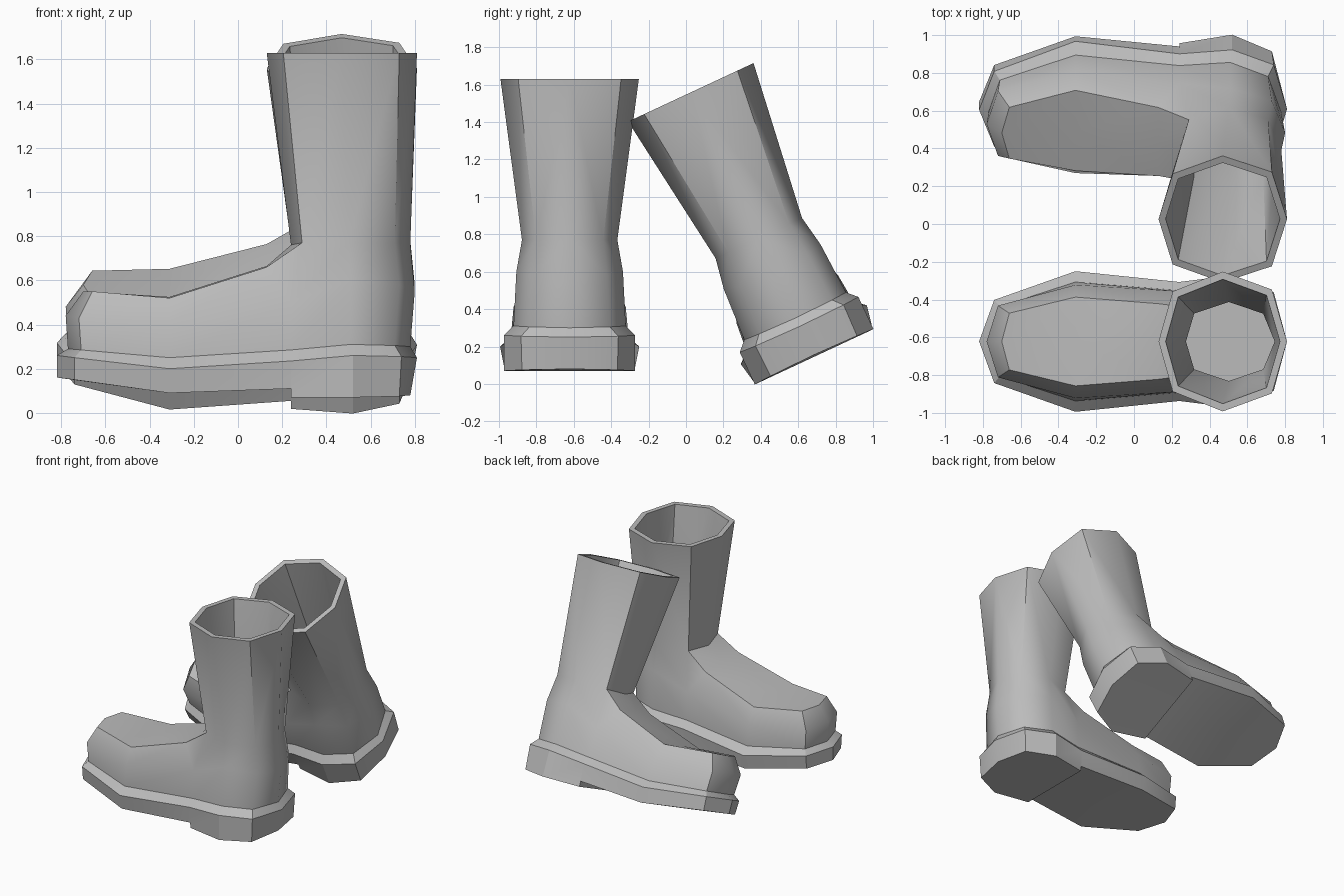
import bpy, bmesh, math
from mathutils import Vector

old = bpy.data.objects.get("Cube")
if old:
    bpy.data.objects.remove(old, do_unlink=True)

rubber = bpy.data.materials.new("grey rubber")
rubber.use_nodes = True
grey = (0.5, 0.5, 0.5, 1)
rubber.diffuse_color = grey
rubber.node_tree.nodes["Principled BSDF"].inputs["Base Color"].default_value = grey


def row(bm, *points):
    """Half outline running from the toe, round one side, to the heel."""
    return [bm.verts.new(p) for p in points]


def loft(bm, low, high):
    """Join two half outlines with a strip of quads facing outwards."""
    for i in range(len(low) - 1):
        bm.faces.new((low[i], high[i], high[i + 1], low[i + 1]))


def finish(bm, name, angle):
    """Mirror the half shape across the middle and turn it into an object."""
    bmesh.ops.mirror(bm, geom=bm.verts[:] + bm.edges[:] + bm.faces[:],
                     axis='Y', merge_dist=0.001)
    bmesh.ops.remove_doubles(bm, verts=bm.verts[:], dist=0.001)
    bmesh.ops.recalc_face_normals(bm, faces=bm.faces[:])
    mesh = bpy.data.meshes.new(name)
    bm.to_mesh(mesh)
    bm.free()
    mesh.materials.append(rubber)
    obj = bpy.data.objects.new(name, mesh)
    bpy.context.collection.objects.link(obj)
    bpy.ops.object.select_all(action='DESELECT')
    obj.select_set(True)
    bpy.context.view_layer.objects.active = obj
    bpy.ops.object.shade_smooth_by_angle(angle=math.radians(angle))
    return obj


# Outline where the upper meets the sole
WELT = ((-.77, 0, .29), (-.71, .185, .285), (-.31, .315, .25), (.24, .27, .285),
        (.51, .30, .31), (.71, .215, .305), (.78, 0, .30))


def make_sole():
    bm = bmesh.new()
    welt = row(bm, *WELT)
    rim = row(bm, (-.82, 0, .26), (-.74, .22, .25), (-.31, .372, .20), (.24, .315, .235),
              (.52, .35, .26), (.74, .26, .255), (.81, 0, .25))
    tread = row(bm, (-.82, 0, .16), (-.74, .21, .15), (-.31, .35, .09), (.24, .30, .11))
    heel = row(bm, (.24, .30, .07), (.52, .35, .07), (.73, .255, .075), (.78, 0, .08))
    ball, arch, step = row(bm, (-.31, 0, .09), (.24, 0, .11), (.24, 0, .07))
    # Side wall and sloping welt
    loft(bm, rim, welt)
    loft(bm, tread, rim[:4])
    bm.faces.new((tread[3], rim[3], rim[4], heel[1], heel[0]))
    loft(bm, heel[1:], rim[4:])
    # Underside with the heel step
    bm.faces.new((*tread[:3], ball))
    bm.faces.new((ball, tread[2], tread[3], arch))
    bm.faces.new((arch, tread[3], heel[0], step))
    bm.faces.new((step, *heel))
    return finish(bm, "upright_boot_sole", 30)


def make_upper():
    bm = bmesh.new()
    welt = row(bm, *WELT)
    side = row(bm, (-.78, 0, .44), (-.72, .19, .43), (-.31, .30, .41), (.24, .265, .50),
               (.51, .285, .60), (.73, .20, .58), (.80, 0, .55))
    instep = row(bm, (-.70, 0, .55), (-.66, .15, .55), (-.31, .235, .52), (.13, .20, .66))
    ball, throat = row(bm, (-.31, 0, .525), (.13, 0, .665))
    ankle = row(bm, (.24, 0, .76), (.29, .18, .77), (.50, .255, .77), (.71, .18, .77),
                (.78, 0, .77))
    # Foot
    loft(bm, welt, side)
    loft(bm, side[:4], instep)
    bm.faces.new((side[3], instep[3], ankle[1]))
    loft(bm, side[3:], ankle[1:])
    bm.faces.new((instep[0], ball, instep[2], instep[1]))
    bm.faces.new((ball, throat, instep[3], instep[2]))
    bm.faces.new((throat, ankle[0], ankle[1], instep[3]))
    # Shaft
    top = row(bm, (.13, 0, 1.63), (.205, .265, 1.63), (.47, .37, 1.63), (.73, .275, 1.63),
              (.81, 0, 1.63))
    loft(bm, ankle, top)

    # Lining, each outline shrunk towards the middle of the one outside it
    def inset(outline, x, y, z=None):
        mid = (outline[0].co.x + outline[-1].co.x) / 2
        return row(bm, *(Vector((mid + (v.co.x - mid) * x, v.co.y * y,
                                 v.co.z if z is None else z)) for v in outline))
    lip = inset(top, .89, .89)
    lining = inset(ankle, .87, .82)
    floor = inset(ankle, .87, .82, .34)
    loft(bm, top, lip)
    loft(bm, lip, lining)
    loft(bm, lining, floor)
    bm.faces.new(floor[::-1])
    return finish(bm, "upright_boot_upper", 50)


# Upright boot in front, leaning copy behind it
LEAN = math.radians(25)
for part in (make_sole(), make_upper()):
    part.location.y = -.622
    copy = part.copy()
    copy.name = part.name.replace("upright", "leaning")
    bpy.context.collection.objects.link(copy)
    copy.rotation_euler.x = LEAN
    copy.location = (0, .685 + .07 * math.sin(LEAN), .145 - .07 * math.cos(LEAN))
